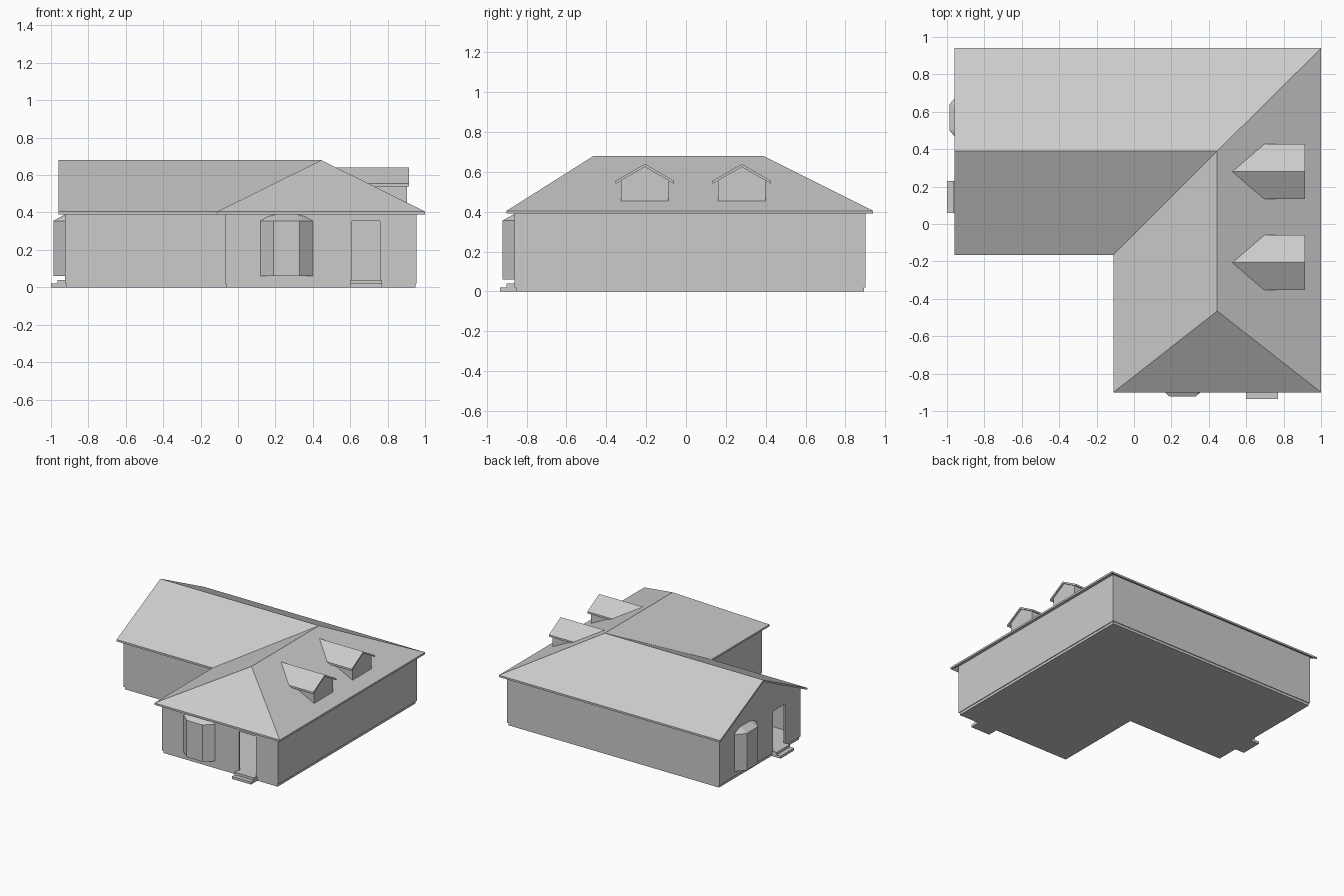
import bpy, bmesh
from math import pi
from mathutils import Vector, Matrix

if "Cube" in bpy.data.objects:
    bpy.data.objects.remove(bpy.data.objects["Cube"])

grey = bpy.data.materials.new("light_grey")
grey.use_nodes = True
colour = (0.6, 0.6, 0.6, 1)
grey.diffuse_color = colour
grey.node_tree.nodes["Principled BSDF"].inputs["Base Color"].default_value = colour

EAVE, RIDGE, THICK = 0.405, 0.68, 0.015
WALL_TOP, WALL_BASE, FLOOR = 0.41, 0.02, 0.04
RIDGE_X, RIDGE_Y = 0.445, 0.39
SLOPE = (RIDGE - EAVE) / (1 - RIDGE_X)


def finish(name, bm, matrix=None):
    if matrix:
        bm.transform(matrix)
    mesh = bpy.data.meshes.new(name)
    bm.to_mesh(mesh)
    bm.free()
    mesh.materials.append(grey)
    obj = bpy.data.objects.new(name, mesh)
    bpy.context.collection.objects.link(obj)
    return obj


def add_faces(bm, points, faces):
    verts = [bm.verts.new(p) for p in points]
    for f in faces:
        bm.faces.new([verts[i] for i in f])


def slab(name, points, faces, drop):
    """Sheet of faces thickened straight down."""
    bm = bmesh.new()
    add_faces(bm, points, faces)
    top = list(bm.faces)
    extruded = bmesh.ops.extrude_face_region(bm, geom=top, use_keep_orig=True)
    moved = [g for g in extruded["geom"] if isinstance(g, bmesh.types.BMVert)]
    bmesh.ops.translate(bm, verts=moved, vec=(0, 0, -drop))
    bmesh.ops.recalc_face_normals(bm, faces=bm.faces)
    return finish(name, bm)


def hull(name, points, matrix=None):
    bm = bmesh.new()
    verts = [bm.verts.new(p) for p in points]
    bmesh.ops.convex_hull(bm, input=verts)
    bmesh.ops.dissolve_limit(bm, angle_limit=0.01, verts=bm.verts, edges=bm.edges)
    bmesh.ops.recalc_face_normals(bm, faces=bm.faces)
    return finish(name, bm, matrix)


def box(name, lo, hi, matrix=None):
    return hull(name, [(x, y, z) for x in (lo[0], hi[0])
                       for y in (lo[1], hi[1]) for z in (lo[2], hi[2])], matrix)


# Main roof: gable on the west wing, hips on the east wing
eaves = [(-0.96, 0.94), (1, 0.94), (1, -0.9), (-0.11, -0.9), (-0.11, -0.165), (-0.96, -0.165)]
ridge = [(-0.96, RIDGE_Y), (RIDGE_X, RIDGE_Y), (RIDGE_X, -0.465)]
slab("main_roof",
     [(x, y, EAVE) for x, y in eaves] + [(x, y, RIDGE) for x, y in ridge],
     [(0, 6, 7, 1), (1, 7, 8, 2), (2, 8, 3), (3, 8, 7, 4), (5, 4, 7, 6)], THICK)

# Walls: L-shaped shell with two doorways and one gable
plan = [Vector(p) for p in [(-0.925, -0.125), (-0.07, -0.125), (-0.07, -0.86),
                            (0.955, -0.86), (0.955, 0.9), (-0.925, 0.9)]]
DOOR = (0.68, 0.83)
bm = bmesh.new()
for i, a in enumerate(plan):
    b = plan[(i + 1) % len(plan)]
    length = (b - a).length
    along = (b - a) / length
    profile = [(0, WALL_BASE)]
    if i in (2, 5):
        profile += [(DOOR[0], WALL_BASE), (DOOR[0], 0.355), (DOOR[1], 0.355), (DOOR[1], WALL_BASE)]
    profile += [(length, WALL_BASE), (length, WALL_TOP)]
    if i == 5:
        profile.append((a.y - RIDGE_Y, RIDGE - THICK))
    profile.append((0, WALL_TOP))
    bm.faces.new([bm.verts.new((*(a + along * d), z)) for d, z in profile])
bmesh.ops.remove_doubles(bm, verts=bm.verts, dist=0.0005)
walls = finish("walls", bm)
# wall thickness
solid = walls.modifiers.new("thickness", "SOLIDIFY")
solid.thickness = 0.012
solid.offset = -1

# Floor slab, slightly inset under the walls
inset = 0.006
corners = [(-1, -1), (-1, -1), (-1, -1), (1, -1), (1, 1), (-1, 1)]
slab("floor", [(p.x - inset * sx, p.y - inset * sy, FLOOR)
               for p, (sx, sy) in zip(plan, corners)], [range(6)], FLOOR)

# Bay window and entrance steps on the front and west walls
for side, i, turn in (("front", 2, 0), ("right", 5, -pi / 2)):
    place = Matrix.Translation((*plan[i], 0)) @ Matrix.Rotation(turn, 4, "Z")
    mid = 0.33
    bay = []
    for s in (-1, 1):
        for z in (0.06, 0.355):
            bay += [(mid + s * 0.14, 0, z), (mid + s * 0.07, -0.062, z)]
        bay += [(mid + s * 0.1, 0, 0.378), (mid + s * 0.055, 0, 0.39)]
    hull(side + "_bay_window", bay, place)
    box(side + "_lower_step", (0.67, -0.075, 0), (0.84, 0.006, 0.02), place)
    box(side + "_upper_step", (0.67, -0.04, 0.02), (0.84, 0.006, FLOOR), place)


def on_roof(z):
    """x where the east roof slope reaches height z."""
    return RIDGE_X + (RIDGE - z) / SLOPE


# Dormers on the east slope
for name, y in (("rear_dormer", 0.28), ("front_dormer", -0.207)):
    peak, low, half, front = 0.64, 0.555, 0.147, 0.915
    slab(name + "_roof",
         [(on_roof(peak), y, peak), (front, y, peak),
          (on_roof(low), y - half, low), (front, y - half, low),
          (on_roof(low), y + half, low), (front, y + half, low)],
         [(0, 2, 3, 1), (0, 1, 5, 4)], THICK)
    width, face = 0.12, 0.903
    top = peak - THICK
    side_top = top - (peak - low) * width / half
    bottom = EAVE + (1 - face) * SLOPE
    points = [(on_roof(top), y, top), (face, y, top)]
    for s in (-1, 1):
        points += [(face, y + s * width, bottom), (face, y + s * width, side_top),
                   (on_roof(side_top), y + s * width, side_top)]
    hull(name + "_body", points)
